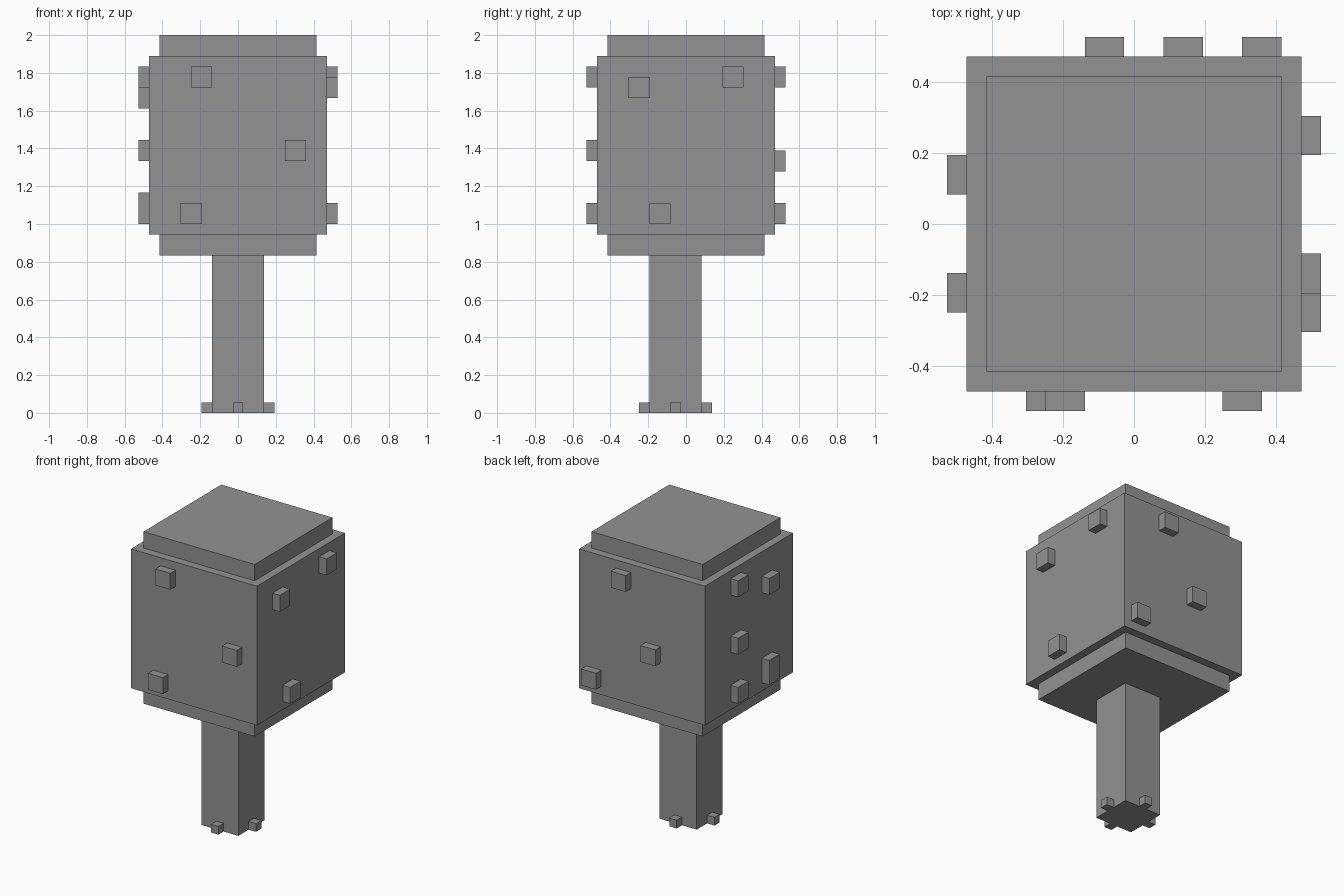
import bpy, bmesh
from mathutils import Vector

if "Cube" in bpy.data.objects:
    bpy.data.objects.remove(bpy.data.objects["Cube"])

U = 1 / 18      # grid step of the blocky model
HALF = 8.5      # half width of the main block, in steps

# dark grey used for every part
grey = bpy.data.materials.new("dark_grey")
grey.diffuse_color = (0.29, 0.29, 0.29, 1)
grey.use_nodes = True
grey.node_tree.nodes["Principled BSDF"].inputs["Base Color"].default_value = grey.diffuse_color


def boxes(name, spans):
    """One object made of boxes given as (low corner, high corner) in steps."""
    bm = bmesh.new()
    for lo, hi in spans:
        lo, hi = Vector(lo), Vector(hi)
        for v in bmesh.ops.create_cube(bm, size=1)["verts"]:
            v.co = U * ((lo + hi) / 2 + v.co * (hi - lo))
    mesh = bpy.data.meshes.new(name)
    bm.to_mesh(mesh)
    bm.free()
    mesh.materials.append(grey)
    ob = bpy.data.objects.new(name, mesh)
    bpy.context.collection.objects.link(ob)
    return ob


def square(half, z0, z1, y=0):
    return (-half, y - half, z0), (half, y + half, z1)


# handle, set slightly forward, with four small nubs at its foot
boxes("handle", [square(2.5, 0, 15, y=-1)])
boxes("foot_nubs", [((x - .5, y - 1.5, 0), (x + .5, y - .5, 1))
                    for x, y in ((3, 0), (-3, 0), (0, 3), (0, -3))])

# main block with its narrower slabs above and below
boxes("lower_slab", [square(7.5, 15, 17)])
boxes("main_block", [square(HALF, 17, 34)])
boxes("upper_slab", [square(7.5, 34, 36)])

# studs per side: (axis, direction): (centre along the side, bottom, top)
studs = {
    ("y", -1): [(-3.5, 31, 33), (5.5, 24, 26), (-4.5, 18, 20)],
    ("x", 1): [(-4.5, 30, 32), (4.5, 31, 33), (-2.5, 18, 20)],
    ("y", 1): [(2.5, 31, 33), (-1.5, 23, 25), (6.5, 18, 20)],
    ("x", -1): [(2.5, 31, 33), (2.5, 24, 26), (2.5, 18, 20),
                (-3.5, 29, 31), (-3.5, 18, 21)],
}
names = {("y", -1): "front", ("x", 1): "right", ("y", 1): "back", ("x", -1): "left"}
for (axis, sign), items in studs.items():
    near, far = sorted((sign * HALF, sign * (HALF + 1)))
    spans = []
    for c, z0, z1 in items:
        if axis == "x":
            spans.append(((near, c - 1, z0), (far, c + 1, z1)))
        else:
            spans.append(((c - 1, near, z0), (c + 1, far, z1)))
    boxes(names[axis, sign] + "_studs", spans)
